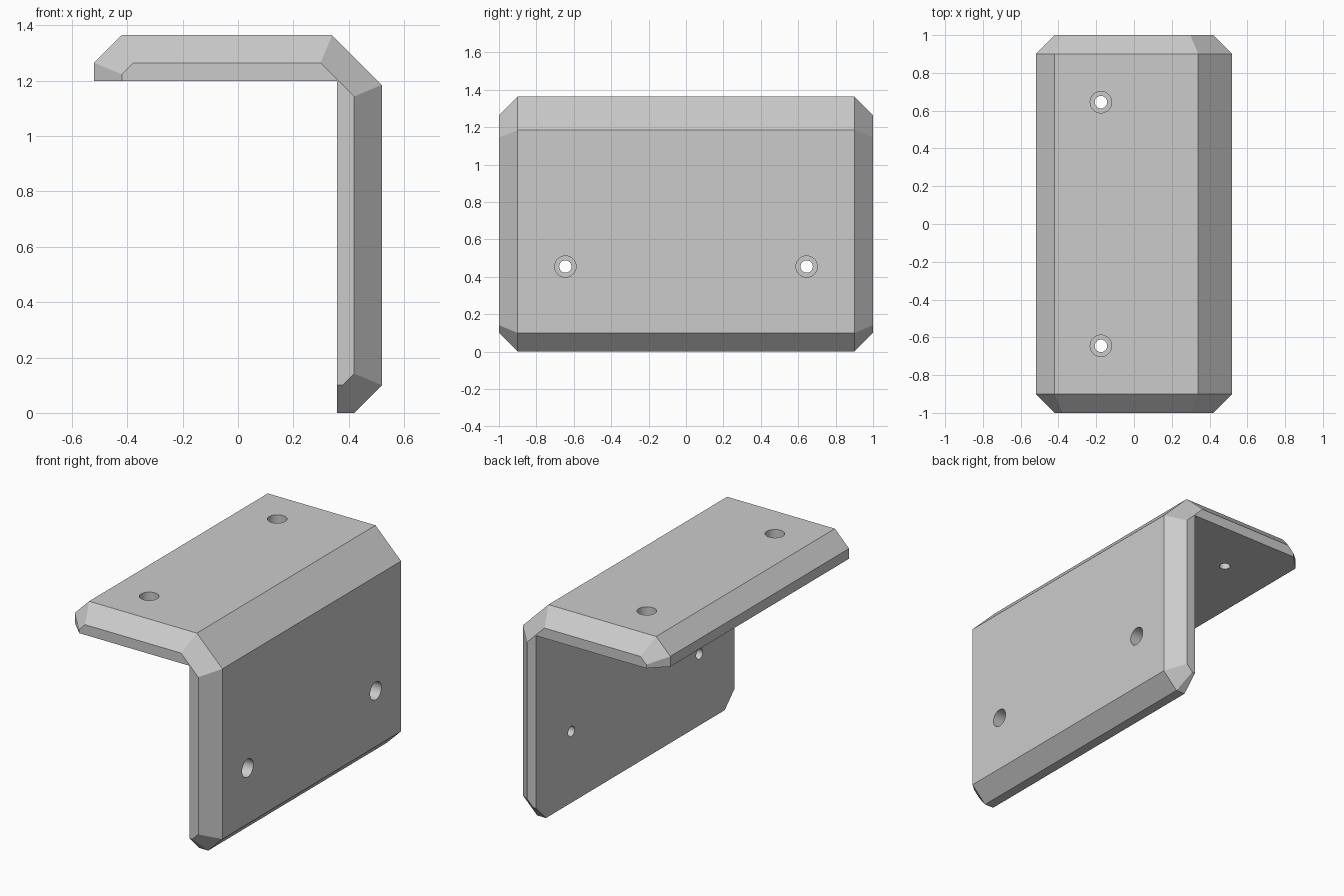
import bpy
import bmesh
import math
from mathutils import Matrix, Vector

cube = bpy.data.objects.get("Cube")
if cube:
    bpy.data.objects.remove(cube)

# Single plain grey material
grey = bpy.data.materials.new("plain grey")
grey.use_nodes = True
colour = (0.6, 0.6, 0.6, 1)
grey.diffuse_color = colour
grey.node_tree.nodes["Principled BSDF"].inputs["Base Color"].default_value = colour

BEVEL = 0.1
TOP, OUT, INNER_X, INNER_Z = 1.365, 0.52, 0.357, 1.2
CORNER = 0.18


def section(d):
    """L-shaped section with its outer edges moved inward by d."""
    k = d * math.tan(math.pi / 8)
    return [
        (-OUT + d, INNER_Z),
        (-OUT + d, TOP - BEVEL - k),
        (-OUT + BEVEL + k, TOP - d),
        (OUT - CORNER - k, TOP - d),
        (OUT - d, TOP - CORNER - k),
        (OUT - d, BEVEL + k),
        (OUT - BEVEL - k, d),
        (INNER_X, d),
        (INNER_X, INNER_Z),
    ]


def make_object(name, bm):
    bmesh.ops.recalc_face_normals(bm, faces=bm.faces)
    mesh = bpy.data.meshes.new(name)
    bm.to_mesh(mesh)
    bm.free()
    mesh.materials.append(grey)
    obj = bpy.data.objects.new(name, mesh)
    bpy.context.collection.objects.link(obj)
    return obj


# Bracket body: lofted sections with bevelled ends
bm = bmesh.new()
rings = []
for y, d in ((-1, BEVEL), (BEVEL - 1, 0), (1 - BEVEL, 0), (1, BEVEL)):
    rings.append([bm.verts.new((x, y, z)) for x, z in section(d)])
for a, b in zip(rings, rings[1:]):
    for i in range(len(a)):
        j = (i + 1) % len(a)
        bm.faces.new((a[i], a[j], b[j], b[i]))
bm.faces.new(rings[0])
bm.faces.new(rings[-1])
bracket = make_object("corner_bracket", bm)


# Stepped screw hole cutter, turned around its axis
def hole_cutter(name, surface, direction):
    profile = [(0, 0.1), (0.057, 0.1), (0.057, -0.1), (0.033, -0.1), (0.033, -0.3), (0, -0.3)]
    turn = Vector((0, 0, 1)).rotation_difference(Vector(direction)).to_matrix().to_4x4()
    bm = bmesh.new()
    verts = [bm.verts.new((r, 0, h)) for r, h in profile]
    edges = [bm.edges.new(pair) for pair in zip(verts, verts[1:])]
    bmesh.ops.spin(bm, geom=verts + edges, axis=(0, 0, 1), cent=(0, 0, 0),
                   angle=math.tau, steps=32, use_duplicate=False)
    bmesh.ops.remove_doubles(bm, verts=bm.verts, dist=0.0001)
    bm.transform(Matrix.Translation(surface) @ turn)
    cutter = make_object(name, bm)
    cutter.hide_render = True
    return cutter


# Two screw holes through each plate
bpy.context.view_layer.objects.active = bracket
bracket.select_set(True)
for y in (-0.645, 0.645):
    for surface, direction in (((-0.175, y, TOP), (0, 0, 1)), ((OUT, y, 0.455), (1, 0, 0))):
        cutter = hole_cutter("screw_hole_cutter", surface, direction)
        cut = bracket.modifiers.new("screw_hole", 'BOOLEAN')
        cut.operation = 'DIFFERENCE'
        cut.solver = 'EXACT'
        cut.object = cutter
        bpy.ops.object.modifier_apply(modifier=cut.name)
        bpy.data.objects.remove(cutter)

bpy.ops.object.shade_smooth_by_angle(angle=math.radians(20))
